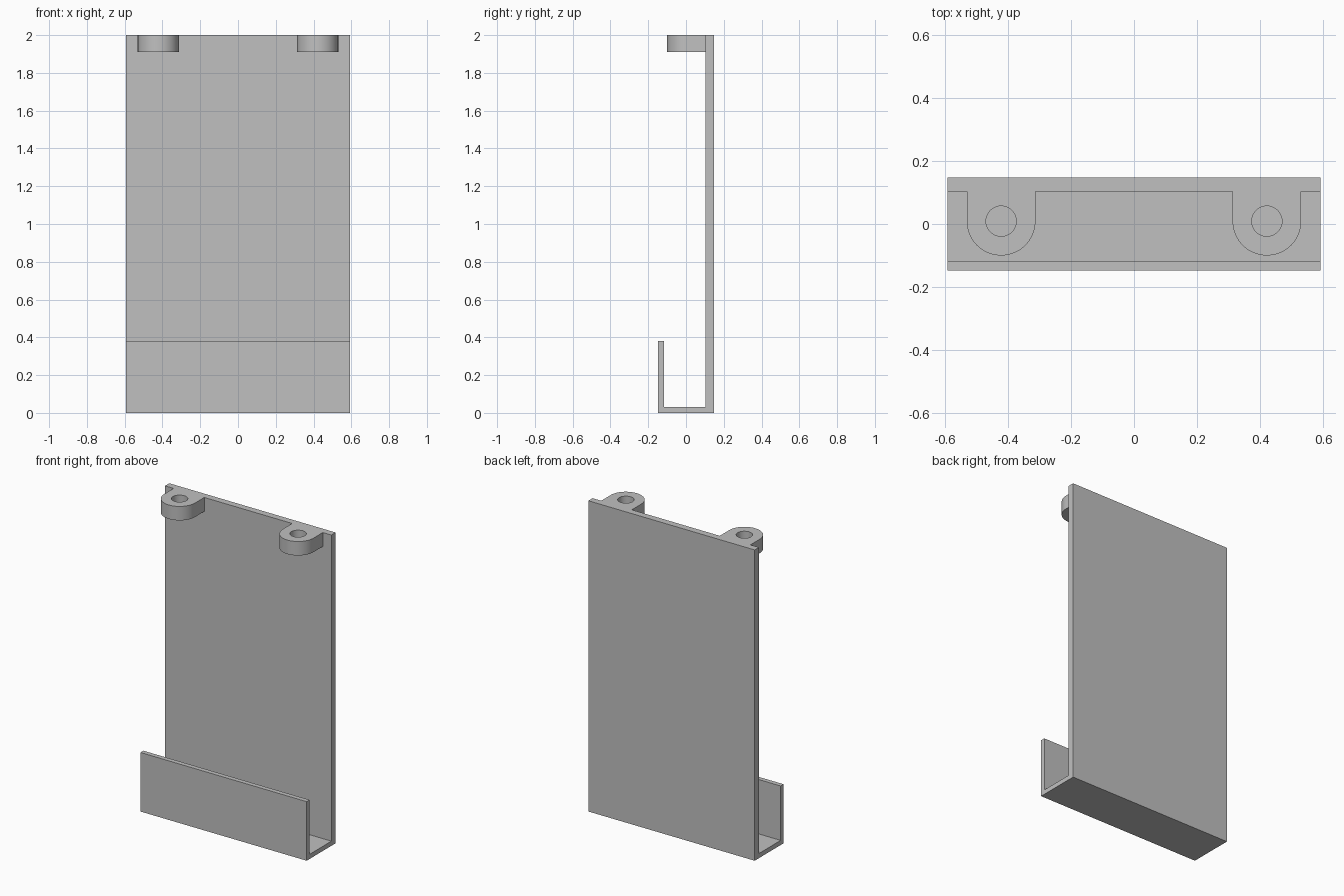
import bpy
import bmesh
from math import cos, sin, pi, radians
from mathutils import Vector

cube = bpy.data.objects.get("Cube")
if cube:
    bpy.data.objects.remove(cube, do_unlink=True)

grey = bpy.data.materials.new("plain_grey")
grey.use_nodes = True
colour = (0.53, 0.53, 0.53, 1)
grey.diffuse_color = colour
grey.node_tree.nodes["Principled BSDF"].inputs["Base Color"].default_value = colour


def extrude_outline(name, loops, depth):
    """Fill closed loops (inner loops become holes) and extrude by depth."""
    bm = bmesh.new()
    edges = []
    for loop in loops:
        verts = [bm.verts.new(p) for p in loop]
        edges += [bm.edges.new((a, b)) for a, b in zip(verts, verts[1:] + verts[:1])]
    bmesh.ops.triangle_fill(bm, edges=edges, use_beauty=True,
                            normal=Vector(depth).normalized())
    out = bmesh.ops.extrude_face_region(bm, geom=bm.faces[:])
    moved = [g for g in out["geom"] if isinstance(g, bmesh.types.BMVert)]
    bmesh.ops.translate(bm, verts=moved, vec=depth)
    bmesh.ops.recalc_face_normals(bm, faces=bm.faces[:])
    mesh = bpy.data.meshes.new(name)
    bm.to_mesh(mesh)
    bm.free()
    mesh.materials.append(grey)
    obj = bpy.data.objects.new(name, mesh)
    bpy.context.collection.objects.link(obj)
    return obj


def arc(cx, cy, z, r, start, end, steps):
    angles = [start + (end - start) * i / steps for i in range(steps + 1)]
    return [(cx + r * cos(a), cy + r * sin(a), z) for a in angles]


HALF_W, HALF_D, HEIGHT = 0.592, 0.147, 2.0
PLATE_Y = 0.104      # front surface of the back plate
WALL = 0.03          # floor and lip thickness
LIP_H = 0.38

# J-shaped holder: back plate, floor and front lip in one profile
profile = [(-HALF_D, 0), (HALF_D, 0), (HALF_D, HEIGHT), (PLATE_Y, HEIGHT),
           (PLATE_Y, WALL), (WALL - HALF_D, WALL), (WALL - HALF_D, LIP_H),
           (-HALF_D, LIP_H)]
extrude_outline("holder_body", [[(-HALF_W, y, z) for y, z in profile]],
                (2 * HALF_W, 0, 0))

# Rounded mounting lugs with a screw hole
LUG_X, LUG_Y, LUG_R, LUG_H, HOLE_R = 0.422, 0.009, 0.109, 0.09, 0.048
for side, name in ((-1, "right_mounting_lug"), (1, "left_mounting_lug")):
    x, z = side * LUG_X, HEIGHT - LUG_H
    outline = [(x + LUG_R, PLATE_Y, z), (x - LUG_R, PLATE_Y, z)]
    outline += arc(x, LUG_Y, z, LUG_R, pi, 2 * pi, 32)
    hole = arc(x, LUG_Y, z, HOLE_R, 0, 2 * pi, 40)[:-1]
    lug = extrude_outline(name, [outline, hole], (0, 0, LUG_H))
    bpy.ops.object.select_all(action="DESELECT")
    lug.select_set(True)
    bpy.context.view_layer.objects.active = lug
    bpy.ops.object.shade_smooth_by_angle(angle=radians(30))
